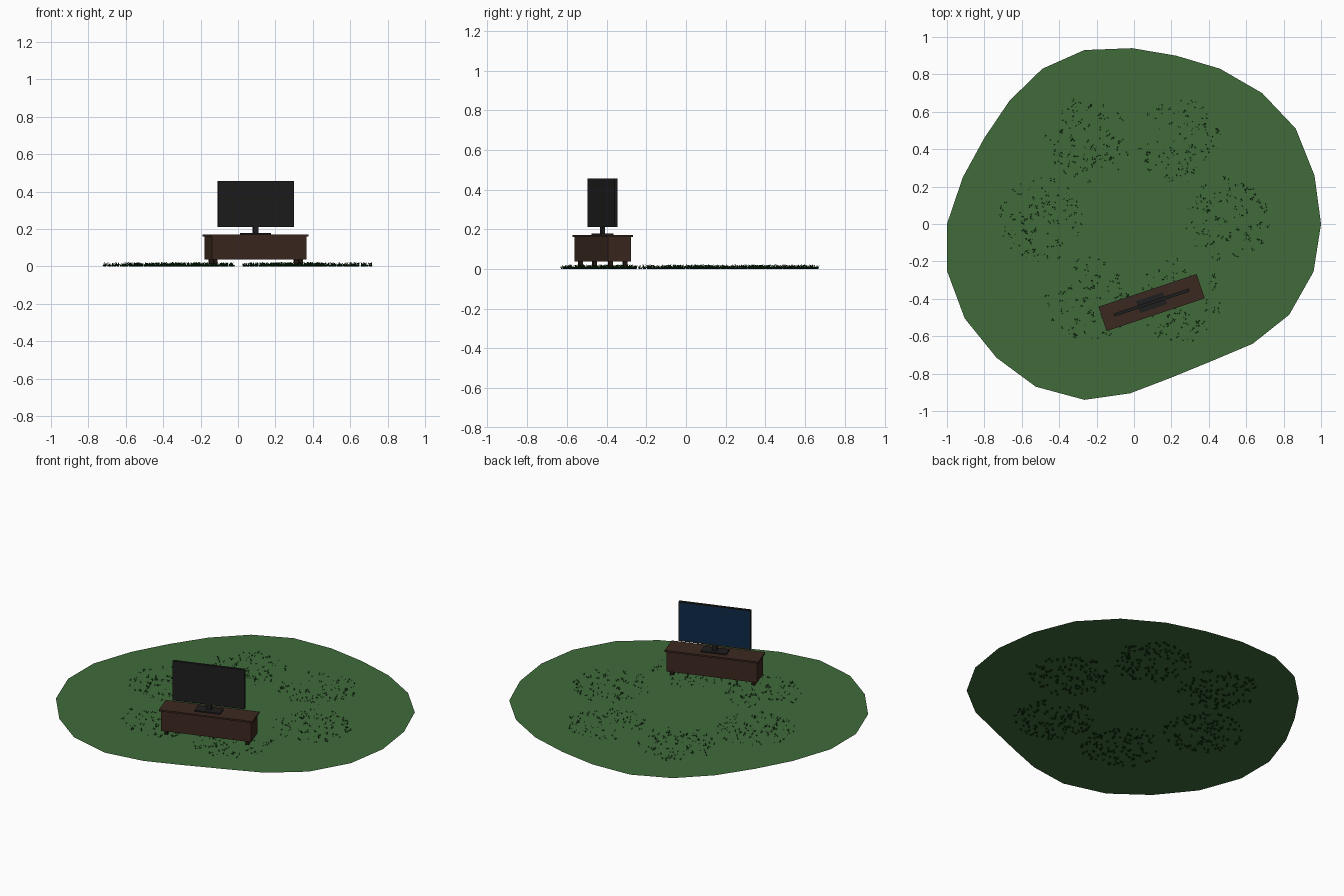
import bpy, bmesh, math, random
from mathutils import Matrix, Vector

if "Cube" in bpy.data.objects:
    bpy.data.objects.remove(bpy.data.objects["Cube"])

random.seed(7)
GROUND_Z = 0.012
# frame of the furniture: centre and turn on the lawn
PLACE = Matrix.Translation((0.094, -0.42, 0)) @ Matrix.Rotation(math.radians(18.4), 4, 'Z')


def material(name, rgb):
    m = bpy.data.materials.new(name)
    m.diffuse_color = (*rgb, 1)
    m.use_nodes = True
    m.node_tree.nodes["Principled BSDF"].inputs["Base Color"].default_value = m.diffuse_color
    return m


lawn_green = material("lawn green", (0.050, 0.145, 0.042))
blade_green = material("dark blade green", (0.006, 0.045, 0.008))
wood = material("dark brown wood", (0.046, 0.022, 0.015))
leg_wood = material("darker leg wood", (0.018, 0.009, 0.006))
plastic = material("black plastic", (0.013, 0.013, 0.014))
screen_blue = material("screen blue", (0.004, 0.022, 0.060))


def finish(name, bm, *mats):
    mesh = bpy.data.meshes.new(name)
    bm.to_mesh(mesh)
    bm.free()
    for m in mats:
        mesh.materials.append(m)
    obj = bpy.data.objects.new(name, mesh)
    bpy.context.collection.objects.link(obj)
    return obj


def box(name, size, x, y, z0, z1, mat):
    """Box in the furniture frame, from height z0 to z1."""
    bm = bmesh.new()
    bmesh.ops.create_cube(bm, size=1)
    bmesh.ops.scale(bm, vec=(size[0], size[1], z1 - z0), verts=bm.verts)
    bmesh.ops.translate(bm, vec=(x, y, (z0 + z1) / 2), verts=bm.verts)
    obj = finish(name, bm, mat)
    obj.matrix_world = PLACE
    return obj


# lawn: one flat, irregular sheet
outline = [(-1, 0), (-.915, .25), (-.80, .46), (-.665, .66), (-.49, .83), (-.265, .93),
           (-.01, .94), (.225, .90), (.46, .83), (.685, .70), (.865, .51), (.965, .26),
           (1, 0), (.96, -.255), (.83, -.485), (.635, -.64), (.41, -.735), (.19, -.825),
           (-.02, -.905), (-.265, -.94), (-.525, -.87), (-.735, -.715), (-.905, -.505),
           (-1, -.25)]
bm = bmesh.new()
face = bm.faces.new([bm.verts.new((x, y, GROUND_Z)) for x, y in outline])
face.normal_update()
if face.normal.z < 0:
    face.normal_flip()
finish("lawn", bm, lawn_green)


# grass: six round patches in a ring, each made of small tufts of bent blades
def add_blade(bm, root, heading, reach, height, width):
    out = Vector((math.cos(heading), math.sin(heading), 0))
    side = Vector((-out.y, out.x, 0)) * width / 2
    mid = root + out * reach * 0.45 + Vector((0, 0, height * 0.7))
    tip = root + out * reach + Vector((0, 0, height))
    a, b, c, d, t = [bm.verts.new(p) for p in
                     (root - side, root + side, mid + side * 0.8, mid - side * 0.8, tip)]
    bm.faces.new((a, b, c, d))
    bm.faces.new((d, c, t))


for i in range(6):
    bm = bmesh.new()
    angle = i * math.pi / 3
    centre = Vector((0.495 * math.cos(angle), 0.02 + 0.495 * math.sin(angle), 0))
    for _ in range(130):
        r, a = 0.228 * math.sqrt(random.random()), random.uniform(0, math.tau)
        root = centre + Vector((r * math.cos(a), r * math.sin(a), 0))
        turn = random.uniform(0, math.tau)
        for k in range(6):
            tall = random.random() < 0.3
            height = random.uniform(0.014, 0.025) if tall else random.uniform(0.006, 0.0115)
            add_blade(bm, root, turn + k * math.tau / 6 + random.uniform(-.4, .4),
                      random.uniform(0.008, 0.016), height, 0.006)
    finish(f"grass_patch_{i + 1}", bm, blade_green)

# cabinet with overhanging top and four legs
box("cabinet_body", (0.534, 0.122), 0, 0, 0.037, 0.161, wood)
box("cabinet_top", (0.553, 0.137), 0, 0, 0.161, 0.171, wood)
for sx in (-1, 1):
    for sy in (-1, 1):
        box(f"cabinet_leg_{'left' if sx < 0 else 'right'}_{'front' if sy < 0 else 'back'}",
            (0.02, 0.02), sx * 0.24, sy * 0.038, GROUND_Z, 0.037, leg_wood)

# television stand: foot plate and neck
box("stand_foot", (0.152, 0.067), 0, 0, 0.171, 0.179, plastic)
box("stand_neck", (0.03, 0.016), 0, 0, 0.179, 0.215, plastic)

# television: slim case whose rear-facing side holds an inset screen
tv = box("television", (0.425, 0.0165), 0, 0, 0.211, 0.457, plastic)
tv.data.materials.append(screen_blue)
bm = bmesh.new()
bm.from_mesh(tv.data)
bm.normal_update()
front = [f for f in bm.faces if f.normal.y > 0.9]
bmesh.ops.inset_region(bm, faces=front, thickness=0.009, depth=-0.001)
front[0].material_index = 1
bm.to_mesh(tv.data)
bm.free()
